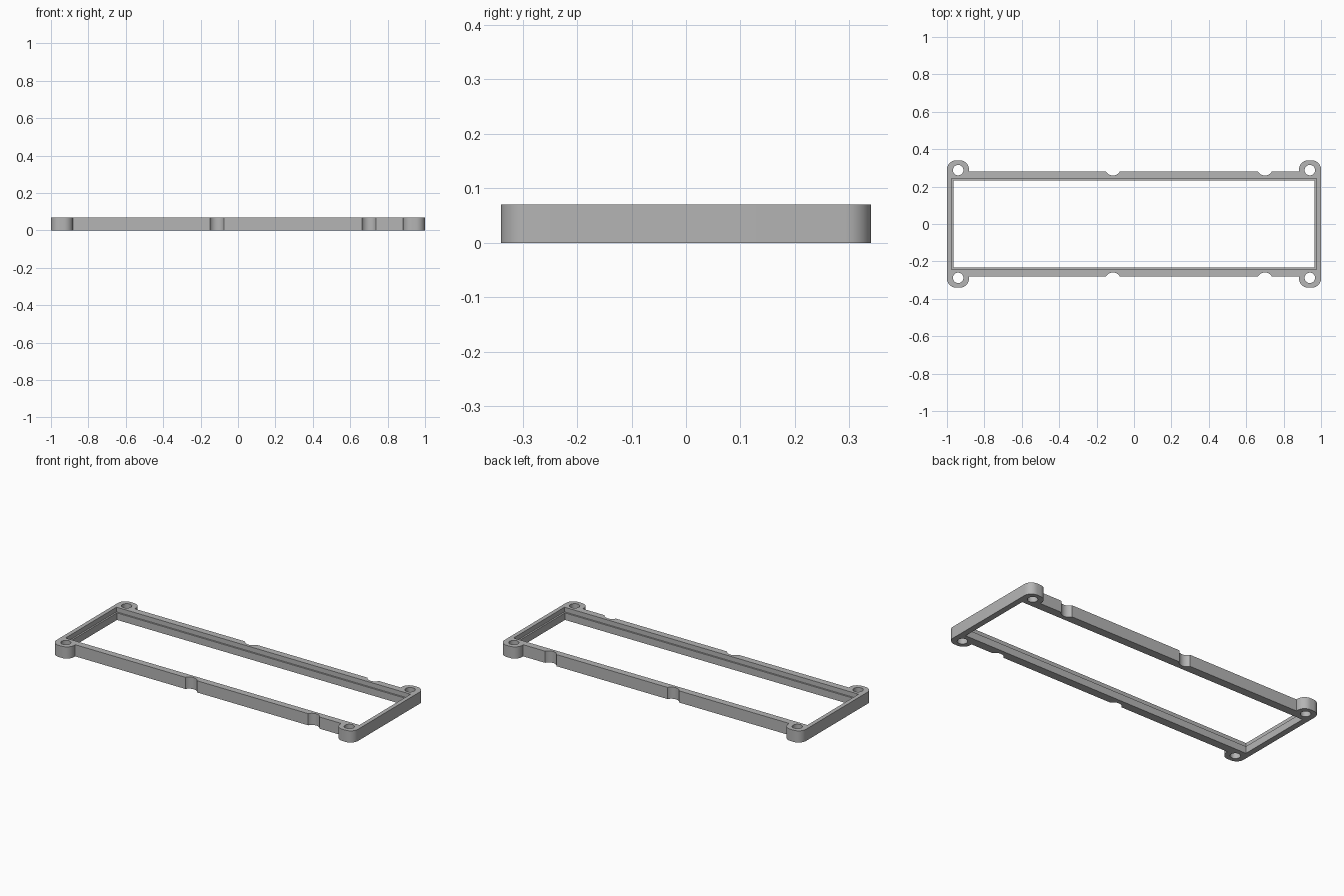
import bpy
import bmesh
from math import sin, cos, pi, radians

if "Cube" in bpy.data.objects:
    bpy.data.objects.remove(bpy.data.objects["Cube"])

HEIGHT = 0.07
RAIL_Y = 0.282      # outer face of the long rails
EAR_Y = 0.34        # outer edge of the corner ears
EAR_IN = 0.882      # inner side of the ears
EAR_R = 0.048       # ear corner rounding
LEDGE_Z = 0.042

grey = bpy.data.materials.new("plain_grey")
grey.use_nodes = True
grey.diffuse_color = (0.46, 0.46, 0.46, 1)
grey.node_tree.nodes["Principled BSDF"].inputs["Base Color"].default_value = grey.diffuse_color


def arc(cx, cy, r, start, end, steps=10):
    return [(cx + r * cos(radians(start + (end - start) * i / steps)),
             cy + r * sin(radians(start + (end - start) * i / steps)))
            for i in range(steps + 1)]


def prism(name, outline, z0, z1):
    """Extrude a closed counter-clockwise outline between two heights."""
    bm = bmesh.new()
    base = bm.faces.new([bm.verts.new((x, y, z0)) for x, y in outline])
    top = bmesh.ops.extrude_face_region(bm, geom=[base], use_keep_orig=True)
    verts = [g for g in top["geom"] if isinstance(g, bmesh.types.BMVert)]
    bmesh.ops.translate(bm, verts=verts, vec=(0, 0, z1 - z0))
    bmesh.ops.recalc_face_normals(bm, faces=bm.faces)
    mesh = bpy.data.meshes.new(name)
    bm.to_mesh(mesh)
    bm.free()
    mesh.materials.append(grey)
    obj = bpy.data.objects.new(name, mesh)
    bpy.context.collection.objects.link(obj)
    return obj


def rectangle(x, y):
    return [(-x, -y), (x, -y), (x, y), (-x, y)]


def circle(cx, cy, r, n=40):
    return arc(cx, cy, r, 0, 360 * (n - 1) / n, n - 1)


# Outer outline: one quarter, mirrored to all four corners
quarter = ([(1, 0)]
           + arc(1 - EAR_R, EAR_Y - EAR_R, EAR_R, 0, 90)
           + arc(EAR_IN + EAR_R, EAR_Y - EAR_R, EAR_R, 90, 180)
           + [(EAR_IN, RAIL_Y)])
upper = quarter + [(-x, y) for x, y in reversed(quarter)]
lower = [(x, -y) for x, y in reversed(upper[1:-1])]
frame = prism("gasket_frame", upper + lower, 0, HEIGHT)

# Stepped opening: narrow below, wider above the ledge
cutters = [
    prism("lower_opening_cutter", rectangle(0.965, 0.232), -0.05, HEIGHT + 0.05),
    prism("upper_opening_cutter", rectangle(0.975, 0.242), LEDGE_Z, HEIGHT + 0.06),
]

# Screw holes and rail notches on both sides
for side in (-1, 1):
    for x in (-0.94, 0.94):
        cutters.append(prism("screw_hole_cutter", circle(x, side * 0.288, 0.028),
                             -0.05, HEIGHT + 0.05))
    for x in (-0.113, 0.7):
        cutters.append(prism("notch_cutter", circle(x, side * 0.301, 0.042),
                             -0.05, HEIGHT + 0.05))

# Cut the frame and drop the helpers
bpy.context.view_layer.objects.active = frame
for cutter in cutters:
    cutter.hide_render = True
    cut = frame.modifiers.new("cut", "BOOLEAN")
    cut.operation = "DIFFERENCE"
    cut.solver = "EXACT"
    cut.object = cutter
    bpy.ops.object.modifier_apply(modifier=cut.name)
    bpy.data.objects.remove(cutter)

bpy.ops.object.select_all(action="DESELECT")
frame.select_set(True)
bpy.ops.object.shade_smooth_by_angle(angle=radians(30))
